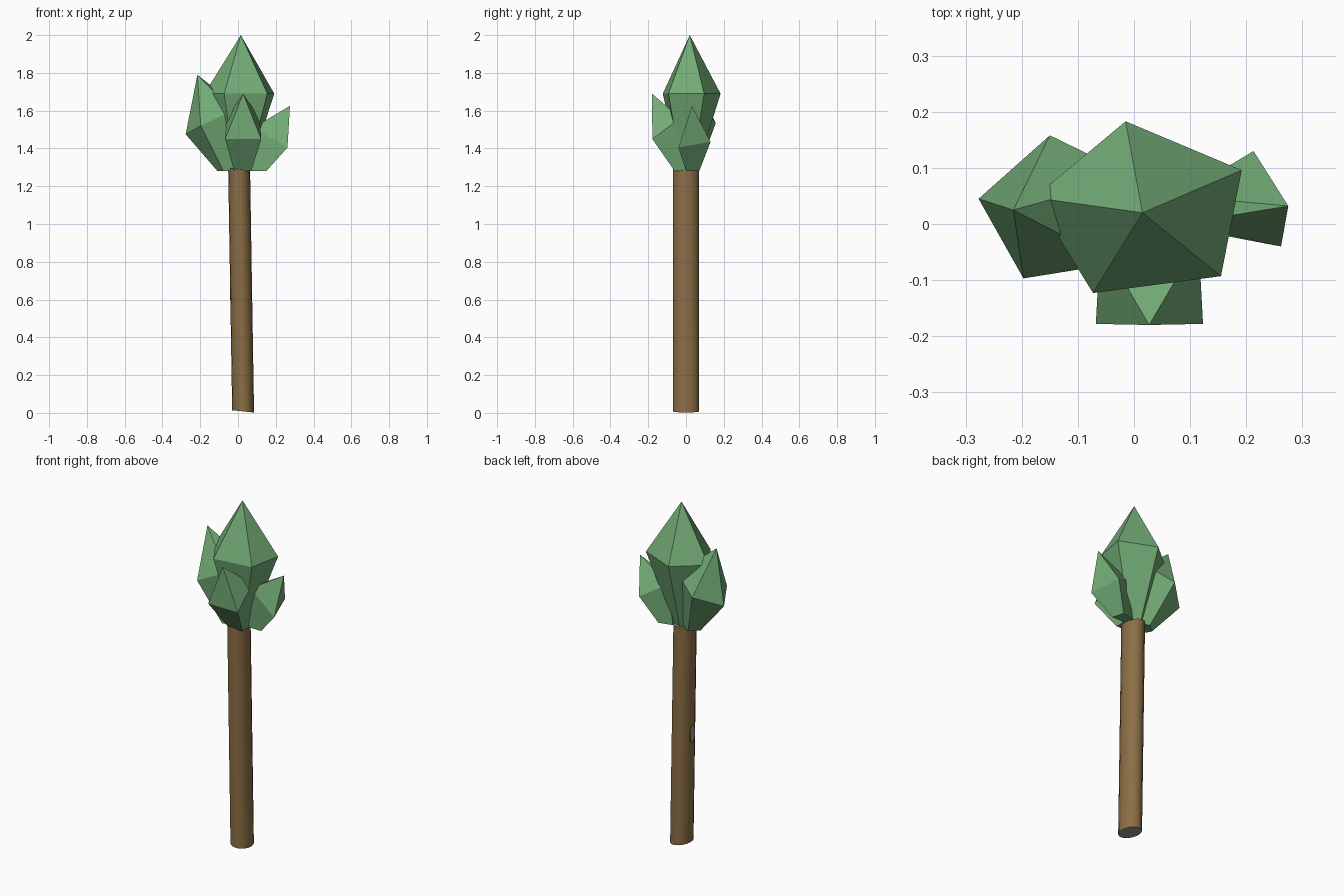
import bpy, bmesh, math
from mathutils import Vector

if "Cube" in bpy.data.objects:
    bpy.data.objects.remove(bpy.data.objects["Cube"])


def material(name, color):
    m = bpy.data.materials.new(name)
    m.diffuse_color = (*color, 1)
    m.use_nodes = True
    m.node_tree.nodes["Principled BSDF"].inputs["Base Color"].default_value = m.diffuse_color
    return m


LEAF = material("leaf_green", (0.17, 0.41, 0.18))
BARK = material("bark_brown", (0.26, 0.155, 0.06))
CUT = material("cut_wood_grey", (0.3, 0.3, 0.3))


def mesh_object(name, verts, faces, mats, cap_faces=()):
    me = bpy.data.meshes.new(name)
    me.from_pydata([tuple(v) for v in verts], [], faces)
    for m in mats:
        me.materials.append(m)
    for i in cap_faces:
        me.polygons[i].material_index = 1
    bm = bmesh.new()
    bm.from_mesh(me)
    bmesh.ops.recalc_face_normals(bm, faces=bm.faces)
    bm.to_mesh(me)
    bm.free()
    ob = bpy.data.objects.new(name, me)
    bpy.context.collection.objects.link(ob)
    return ob


def bud(name, tip, ring, base):
    """Faceted crown piece: pointed tip, wide ring, narrow flat base."""
    n = len(ring)
    verts = list(base) + list(ring) + [tip]
    faces = [tuple(range(n))]
    for i in range(n):
        j = (i + 1) % n
        faces.append((i, j, n + j, n + i))
        faces.append((n + i, n + j, 2 * n))
    return mesh_object(name, verts, faces, [LEAF])


def shrink(ring, centre, s):
    """Small flat base ring at z = 1.28 echoing the wide ring."""
    mid = sum((Vector(p) for p in ring), Vector()) / len(ring)
    return [(centre[0] + s * (p[0] - mid.x), centre[1] + s * (p[1] - mid.y), 1.28)
            for p in ring]


def lofted(name, a, b, u, v, n):
    """Elliptic tube from a to b with grey end cuts."""
    verts = []
    for c in (a, b):
        for i in range(n):
            t = math.tau * i / n
            verts.append(Vector(c) + Vector(u) * math.cos(t) + Vector(v) * math.sin(t))
    faces = [(i, (i + 1) % n, n + (i + 1) % n, n + i) for i in range(n)]
    faces += [tuple(range(n)), tuple(range(n, 2 * n))]
    ob = mesh_object(name, verts, faces, [BARK, CUT], (n, n + 1))
    bpy.context.view_layer.objects.active = ob
    ob.select_set(True)
    bpy.ops.object.shade_smooth_by_angle(angle=math.radians(35))
    ob.select_set(False)
    return ob


# Slightly leaning trunk
lofted("trunk", (0.027, 0, 0.008), (0.006, 0, 1.29), (0.058, 0, -0.006), (0, 0.07, 0), 16)

# Sawn-off branch stub on the left side
lofted("branch_stub", (0.0, 0, 0.65), (-0.043, 0, 0.65), (0, 0.022, 0), (0, 0, 0.053), 12)

# Tall central crown
main = [(-0.015, 0.183, 1.69), (0.192, 0.096, 1.69), (0.155, -0.093, 1.69),
        (-0.073, -0.123, 1.69), (-0.178, 0.047, 1.69)]
bud("crown_centre", (0.015, 0.02, 2.0), main, shrink(main, (0.01, 0.01), 0.28))

# Left crown piece
left = [(-0.277, 0.045, 1.475), (-0.197, -0.097, 1.52), (-0.03, -0.07, 1.60),
        (0.0, 0.085, 1.62), (-0.15, 0.158, 1.535)]
bud("crown_left", (-0.215, 0.025, 1.79), left, shrink(left, (-0.05, 0.01), 0.4))

# Right crown piece
right = [(0.262, -0.04, 1.405), (0.213, 0.13, 1.435), (0.08, 0.05, 1.51), (0.08, 0.0, 1.51)]
bud("crown_right", (0.275, 0.032, 1.625), right,
    [(0.15, 0.0, 1.28), (0.13, 0.07, 1.28), (0.05, 0.05, 1.28), (0.05, 0.0, 1.28)])

# Front crown piece
front = [(-0.068, -0.178, 1.45), (0.123, -0.178, 1.45), (0.115, -0.03, 1.56), (-0.06, -0.03, 1.56)]
bud("crown_front", (0.027, -0.18, 1.69), front,
    [(-0.02, -0.06, 1.28), (0.07, -0.06, 1.28), (0.07, 0.01, 1.28), (-0.02, 0.01, 1.28)])
